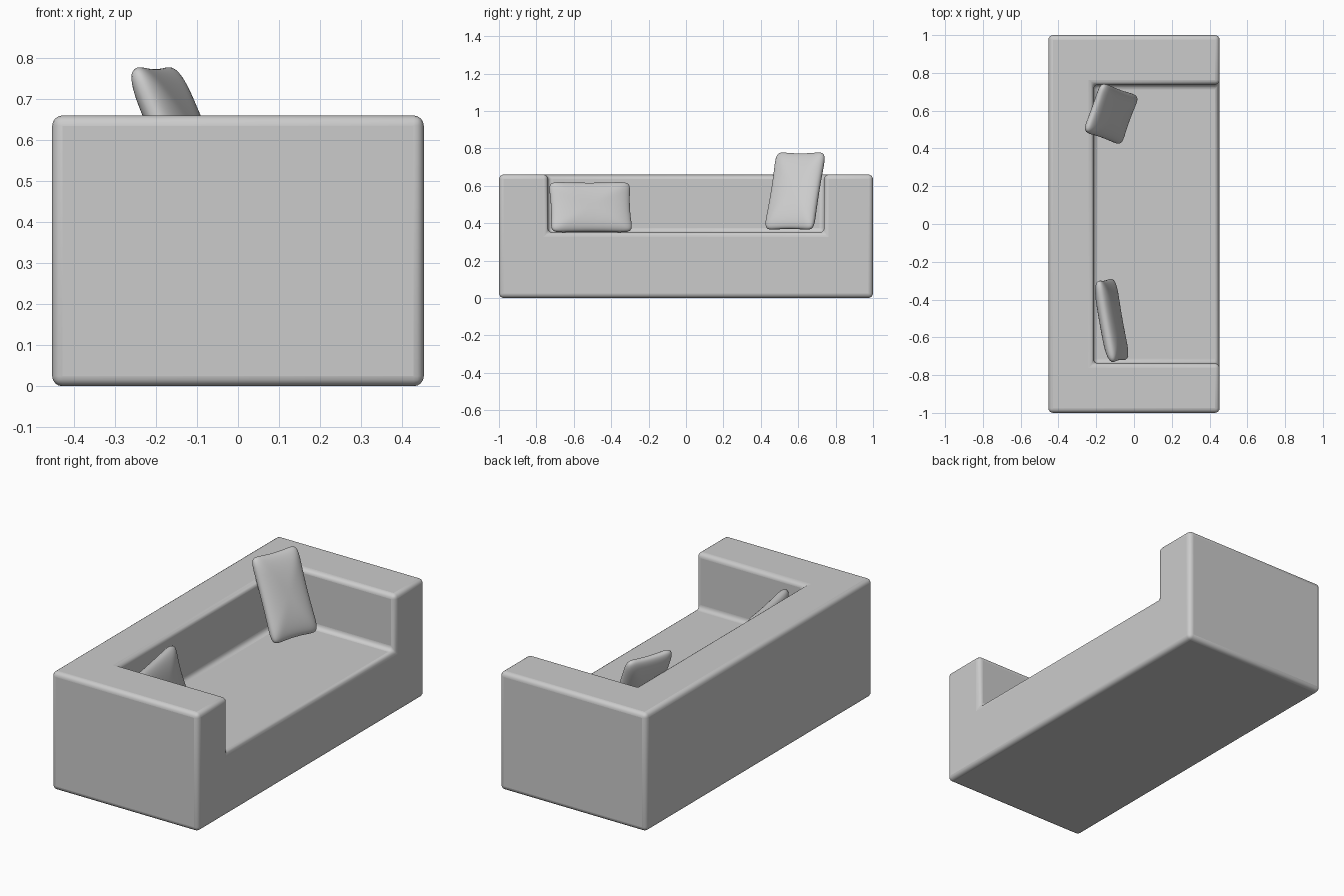
import bpy, bmesh
from math import radians

if "Cube" in bpy.data.objects:
    bpy.data.objects.remove(bpy.data.objects["Cube"])


def box(name, lo, hi):
    bm = bmesh.new()
    bmesh.ops.create_cube(bm, size=1)
    for v in bm.verts:
        v.co = [l + (c + 0.5) * (h - l) for c, l, h in zip(v.co, lo, hi)]
    return link(name, bm)


def link(name, bm):
    me = bpy.data.meshes.new(name)
    bm.to_mesh(me)
    bm.free()
    ob = bpy.data.objects.new(name, me)
    bpy.context.collection.objects.link(ob)
    return ob


def smooth(ob, angle):
    bpy.ops.object.select_all(action='DESELECT')
    ob.select_set(True)
    bpy.context.view_layer.objects.active = ob
    bpy.ops.object.shade_smooth_by_angle(angle=radians(angle))


# Sofa body: solid block with the seating space cut out of it
body = box("sofa_body", (-0.453, -1, 0), (0.453, 1, 0.66))
cutter = box("seat_cutter", (-0.215, -0.738, 0.35), (0.8, 0.738, 1))
cut = body.modifiers.new("seat_cut", 'BOOLEAN')
cut.operation, cut.object, cut.solver = 'DIFFERENCE', cutter, 'EXACT'
bpy.context.view_layer.objects.active = body
bpy.ops.object.modifier_apply(modifier=cut.name)
bpy.data.objects.remove(cutter)

# Softened edges all round
bev = body.modifiers.new("soft_edges", 'BEVEL')
bev.width, bev.segments = 0.025, 4
bev.limit_method = 'ANGLE'
smooth(body, 40)


# Cushion: gridded cube puffed into a pillow with pinched sides
def cushion(name, size, centre, tilt, yaw, sag):
    bm = bmesh.new()
    bmesh.ops.create_cube(bm, size=2)
    bmesh.ops.subdivide_edges(bm, edges=bm.edges[:], cuts=19, use_grid_fill=True)
    p, q = 9, 2.3
    for v in bm.verts:
        x, y, z = v.co
        f = ((abs(y)**p + abs(z)**p)**(q / p) + abs(x)**q)**(1 / q)
        x, y, z = x / f, y / f, z / f
        py = y * (1 - 0.05 * (1 - z * z))
        pz = z * (1 - 0.05 * (1 - y * y))
        # centre sinks back, corners stay forward
        back = sag * (1 - 0.5 * (y * y + z * z))
        v.co = (x * size[0] / 2 - back, py * size[1] / 2, pz * size[2] / 2)
    ob = link(name, bm)
    ob.location = centre
    ob.rotation_euler = (0, radians(-tilt), radians(yaw))
    smooth(ob, 80)


cushion("wide_cushion", (0.095, 0.45, 0.285), (-0.115, -0.51, 0.486), 16, 10, 0.01)
cushion("tall_cushion", (0.095, 0.285, 0.465), (-0.12, 0.583, 0.572), 25, -20, 0.005)
